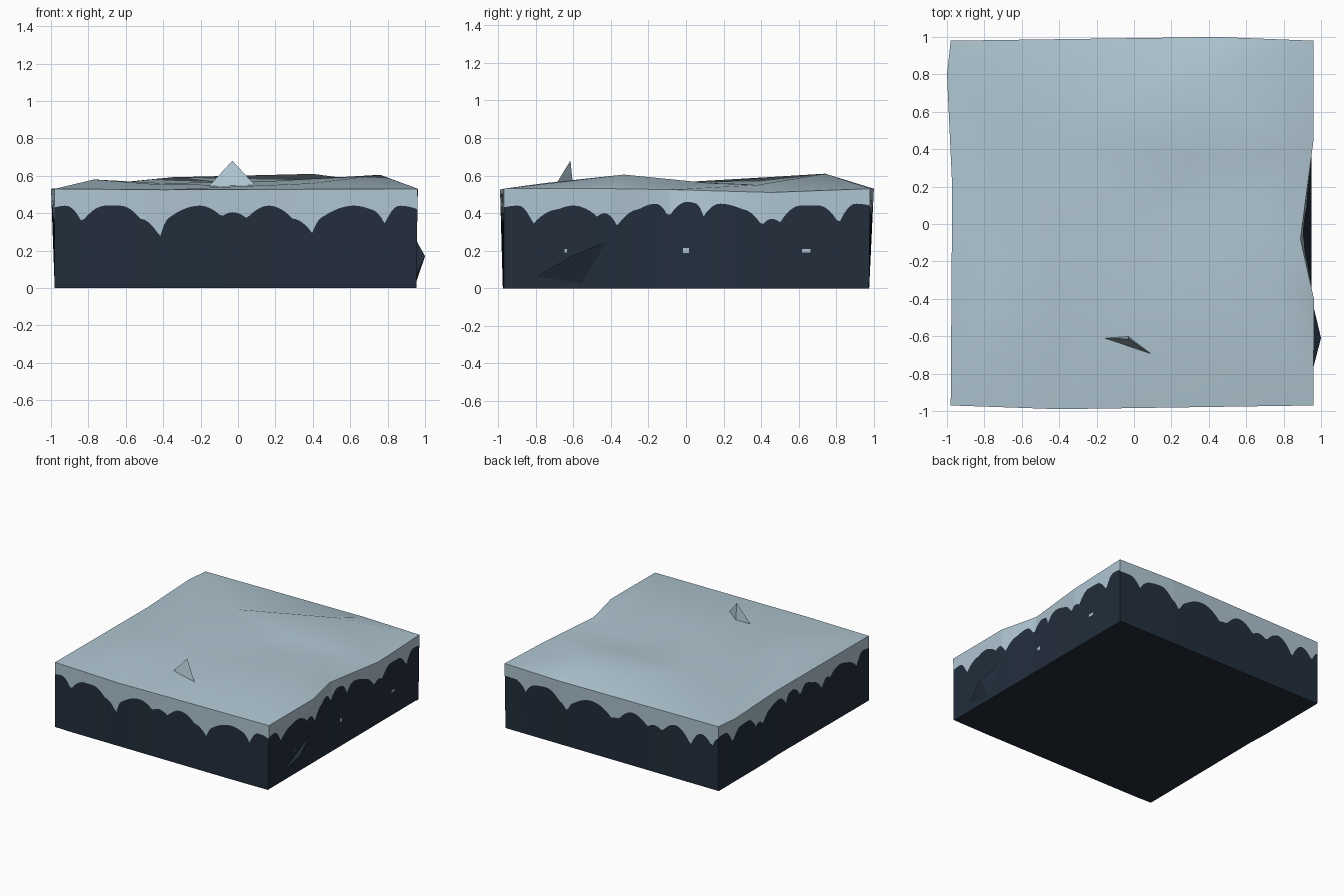
import bpy, bmesh, math
from mathutils import Vector
from mathutils.geometry import delaunay_2d_cdt

if "Cube" in bpy.data.objects:
    bpy.data.objects.remove(bpy.data.objects["Cube"])


def material(name, color):
    m = bpy.data.materials.new(name)
    m.diffuse_color = (*color, 1)
    m.use_nodes = True
    m.node_tree.nodes["Principled BSDF"].inputs["Base Color"].default_value = m.diffuse_color
    return m


SNOW = material("pale snow", (0.43, 0.56, 0.64))
EARTH = material("dark earth", (0.016, 0.027, 0.045))


def finish(bm, name, mat, smooth=False):
    bmesh.ops.remove_doubles(bm, verts=bm.verts, dist=0.0004)
    bmesh.ops.recalc_face_normals(bm, faces=bm.faces)
    me = bpy.data.meshes.new(name)
    bm.to_mesh(me)
    bm.free()
    me.materials.append(mat)
    ob = bpy.data.objects.new(name, me)
    bpy.context.collection.objects.link(ob)
    if smooth:
        bpy.ops.object.select_all(action='DESELECT')
        ob.select_set(True)
        bpy.context.view_layer.objects.active = ob
        bpy.ops.object.shade_smooth_by_angle(angle=math.radians(40))
    return ob


def faces_object(name, mat, verts, faces):
    bm = bmesh.new()
    vs = [bm.verts.new(v) for v in verts]
    for f in faces:
        bm.faces.new([vs[i] for i in f])
    return finish(bm, name, mat)


# Upper rim of each side, listed left to right as seen from outside
FL, FR = (-.98, -.97, .53), (.96, -.97, .53)
BR, BL = (.96, .98, .53), (-.98, .98, .53)
RIMS = [
    [FL, (-.4, -.99, .525), FR],
    [FR, (.962, -.4, .53), (.89, -.08, .525), (.96, .45, .51), BR],
    [BR, (.45, 1.0, .53), BL],
    [BL, (-1.0, .8, .53), (-.972, .2, .53), FL],
]

# Lower edge of the snow per side: position along the side (-1 to 1), height
FRONT = [(-1, .43), (-.94, .44), (-.85, .35), (-.72, .44), (-.64, .44), (-.53, .37),
         (-.42, .27), (-.36, .38), (-.2, .44), (-.08, .38), (-.02, .405), (.06, .37),
         (.18, .44), (.31, .37), (.42, .29), (.48, .38), (.65, .44), (.74, .42),
         (.82, .34), (.9, .44), (1, .42)]
RIGHT = [(-1, .43), (-.92, .44), (-.84, .34), (-.7, .42), (-.62, .44), (-.49, .38),
         (-.45, .40), (-.38, .33), (-.26, .42), (-.17, .45), (-.1, .375), (0, .46),
         (.05, .45), (.09, .38), (.18, .45), (.3, .42), (.41, .33), (.46, .37),
         (.51, .35), (.62, .44), (.72, .44), (.83, .34), (.92, .45), (1, .44)]
BACK = [(-1, .43), (-.9, .43), (-.8, .35), (-.7, .43), (-.6, .44), (-.48, .36),
        (-.41, .29), (-.34, .38), (-.18, .44), (.0, .35), (.08, .36), (.2, .44),
        (.34, .36), (.4, .39), (.48, .36), (.6, .44), (.74, .31), (.84, .43),
        (.94, .35), (1, .43)]
LEFT = [(-t, z) for t, z in reversed(RIGHT)]


def drip_height(profile, t):
    for (a, za), (b, zb) in zip(profile, profile[1:]):
        if t <= b:
            s = max(0, (t - a) / (b - a))
            # rounded at the arches, narrow at the drips
            s = math.sin(s * math.pi / 2) ** .85 if zb > za else 1 - math.cos(s * math.pi / 2) ** .85
            return za + (zb - za) * s
    return profile[-1][1]


def rim_point(rim, s):
    """Point a fraction s along a rim, measured along its main direction."""
    ax = 0 if abs(rim[-1][0] - rim[0][0]) > 1 else 1
    c = rim[0][ax] + (rim[-1][ax] - rim[0][ax]) * s
    for p, q in zip(rim, rim[1:]):
        k = (c - p[ax]) / (q[ax] - p[ax])
        if k <= 1.00001:
            return Vector(p).lerp(Vector(q), k)


def foot(p):
    x = .95 if p.x > .88 and abs(p.y) < .96 else max(-.98, min(.955, p.x))
    return Vector((x, max(-.975, min(.975, p.y)), 0))


# Walls: earth strip below the drip line, snow strip above it
snow, earth = bmesh.new(), bmesh.new()
COLUMNS = 110
ring = []
for rim, profile in zip(RIMS, (FRONT, RIGHT, BACK, LEFT)):
    prev = None
    for i in range(COLUMNS + 1):
        s = i / COLUMNS
        top = rim_point(rim, s)
        low = foot(top)
        mid = low.lerp(top, drip_height(profile, 2 * s - 1) / top.z)
        if prev:
            earth.faces.new([earth.verts.new(v) for v in (prev[0], low, mid, prev[1])])
            snow.faces.new([snow.verts.new(v) for v in (prev[1], mid, top, prev[2])])
        if i < COLUMNS:
            ring.append(low)
        prev = (low, mid, top)
earth.faces.new([earth.verts.new(v) for v in reversed(ring)])
finish(earth, "earth_base", EARTH)
finish(snow, "snow_drip_band", SNOW)

# Rolling snow surface: a few hills triangulated inside the rim
rim_pts = [p for rim in RIMS for p in rim[:-1]]
HILLS = [(.4, .74, .61), (.76, -.33, .605), (-.77, -.32, .58), (-.35, .45, .592),
         (.6, .12, .56), (.02, .05, .555), (-.05, -.5, .55), (.4, -.75, .56),
         (-.7, .5, .555), (.85, .38, .55), (.15, -.3, .57), (.3, .35, .555),
         (-.45, -.68, .555), (-.4, -.1, .56)]
pts = rim_pts + HILLS
cdt = delaunay_2d_cdt([Vector(p[:2]) for p in pts], [], [list(range(len(rim_pts)))], 1, 1e-5)
top = bmesh.new()
tv = [top.verts.new((v.x, v.y, pts[src[0]][2])) for v, src in zip(cdt[0], cdt[3])]
for f in cdt[2]:
    top.faces.new([tv[i] for i in f])
top.normal_update()
surface = finish(top, "snow_surface", SNOW, smooth=True)
if sum(p.normal.z for p in surface.data.polygons) < 0:
    surface.data.flip_normals()

# Sharp shard standing out of the snow
TETRA = [(0, 1, 2), (0, 1, 3), (1, 2, 3), (2, 0, 3)]
faces_object("snow_shard", SNOW,
             [(-.16, -.61, .54), (.10, -.70, .54), (-.03, -.60, .53), (-.03, -.615, .68)], TETRA)

# Rock bulge on the right wall
faces_object("earth_bulge", EARTH,
             [(.945, -.82, .05), (.95, -.4, .26), (.945, -.55, .01), (1.0, -.61, .17)], TETRA)

# Small pale flecks on the right wall
for y, w, h in ((-.64, .007, .01), (0, .015, .013), (.64, .022, .01)):
    x = .96 if abs(y) > .3 else .935
    faces_object("snow_fleck", SNOW,
                 [(x, y - w, .2 - h), (x, y + w, .2 - h), (x, y + w, .2 + h), (x, y - w, .2 + h)],
                 [(0, 1, 2, 3)])
